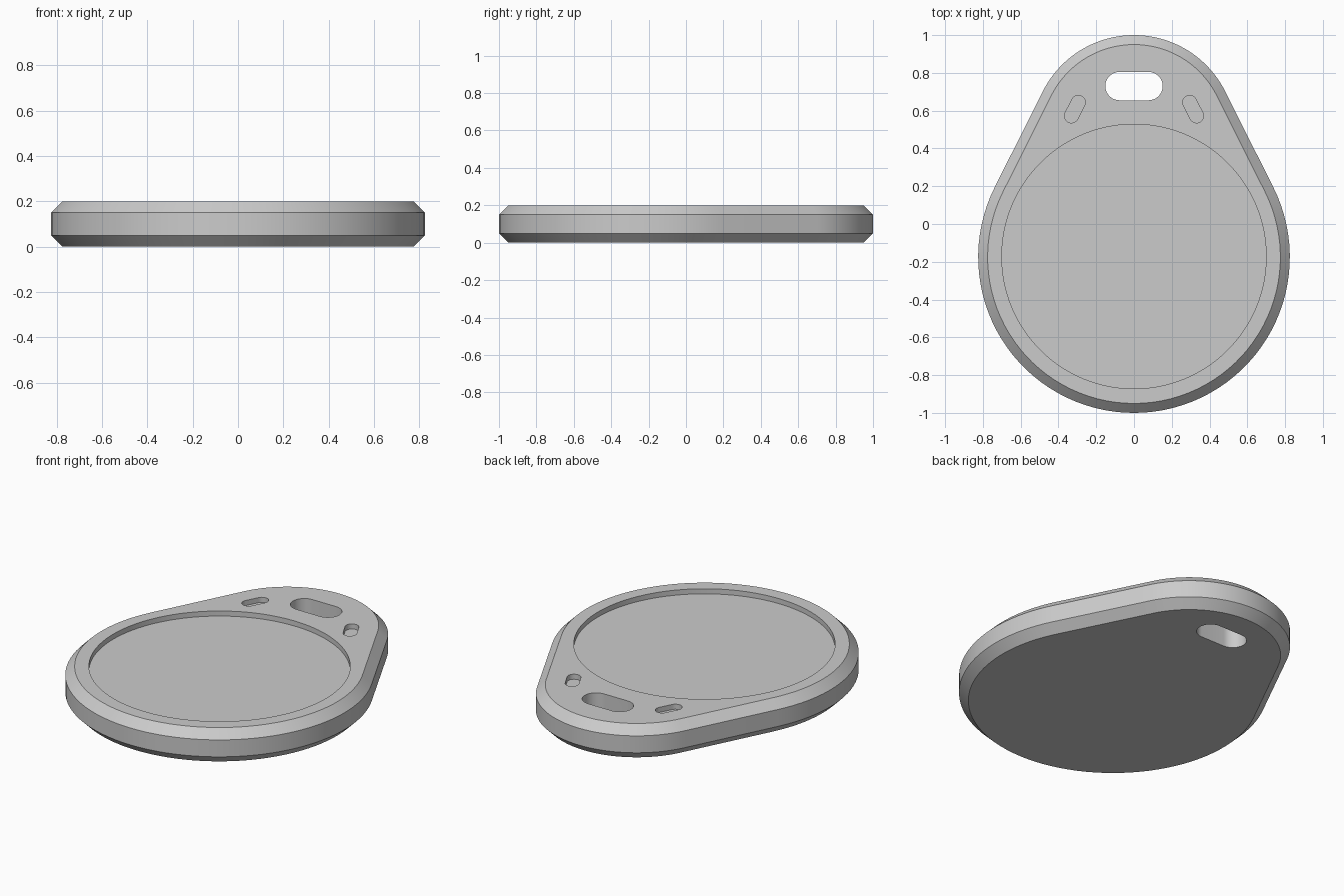
import bpy, bmesh, math
from mathutils import Vector

default = bpy.data.objects.get("Cube")
if default:
    bpy.data.objects.remove(default, do_unlink=True)

HEIGHT, CHAMFER, DEPTH = 0.2, 0.05, 0.03

grey = bpy.data.materials.new("mid_grey")
grey.use_nodes = True
colour = (0.6, 0.6, 0.6, 1)
grey.diffuse_color = colour
grey.node_tree.nodes["Principled BSDF"].inputs["Base Color"].default_value = colour


def outline(c1, r1, c2, r2, steps):
    """Hull of two circles: arc round c2, then arc round c1."""
    c1, c2 = Vector(c1), Vector(c2)
    axis = c2 - c1
    heading = math.atan2(axis.y, axis.x)
    half = math.acos((r1 - r2) / axis.length)
    points = []
    for c, r, start, sweep in ((c2, r2, heading - half, 2 * half),
                               (c1, r1, heading + half, 2 * (math.pi - half))):
        for i in range(steps + 1):
            a = start + sweep * i / steps
            points.append(c + r * Vector((math.cos(a), math.sin(a))))
    return points


def loft(name, rings):
    """Solid through a stack of (outline, height) rings."""
    bm = bmesh.new()
    loops = [[bm.verts.new((p.x, p.y, z)) for p in pts] for pts, z in rings]
    n = len(loops[0])
    for low, high in zip(loops, loops[1:]):
        for i in range(n):
            j = (i + 1) % n
            bm.faces.new((low[i], low[j], high[j], high[i]))
    bm.faces.new(loops[0][::-1])
    bm.faces.new(loops[-1])
    mesh = bpy.data.meshes.new(name)
    bm.to_mesh(mesh)
    bm.free()
    obj = bpy.data.objects.new(name, mesh)
    bpy.context.collection.objects.link(obj)
    mesh.materials.append(grey)
    return obj


def tag_outline(inset):
    return outline((0, -0.175), 0.825 - inset, (0, 0.46), 0.54 - inset, 64)


def slot(name, centre, direction, half, radius, bottom):
    c, d = Vector(centre), Vector(direction).normalized() * half
    pts = outline(c - d, radius, c + d, radius, 20)
    return loft(name, [(pts, bottom), (pts, HEIGHT + 0.1)])


# Chamfered teardrop body
body = loft("tag_body", [
    (tag_outline(CHAMFER), 0),
    (tag_outline(0), CHAMFER),
    (tag_outline(0), HEIGHT - CHAMFER),
    (tag_outline(CHAMFER), HEIGHT),
])

# Round recess, through hole and two shallow side slots
floor = HEIGHT - DEPTH
disc = [Vector((0.70 * math.cos(a), 0.70 * math.sin(a) - 0.172))
        for a in (math.tau * i / 128 for i in range(128))]
cutters = [
    loft("recess_cutter", [(disc, floor), (disc, HEIGHT + 0.1)]),
    slot("ring_hole_cutter", (0, 0.73), (1, 0), 0.077, 0.075, -0.1),
]
for side, label in ((1, "left"), (-1, "right")):
    cutters.append(slot(label + "_slot_cutter", (0.313 * side, 0.608),
                        (-0.46 * side, 0.89), 0.04, 0.037, floor))

bpy.context.view_layer.objects.active = body
for cutter in cutters:
    mod = body.modifiers.new(cutter.name, 'BOOLEAN')
    mod.operation = 'DIFFERENCE'
    mod.solver = 'EXACT'
    mod.object = cutter
    bpy.ops.object.modifier_apply(modifier=mod.name)
    bpy.data.objects.remove(cutter, do_unlink=True)

# Smooth rounded walls, crisp chamfer edges
for obj in bpy.context.selected_objects:
    obj.select_set(False)
body.select_set(True)
bpy.ops.object.shade_smooth_by_angle(angle=math.radians(30))
